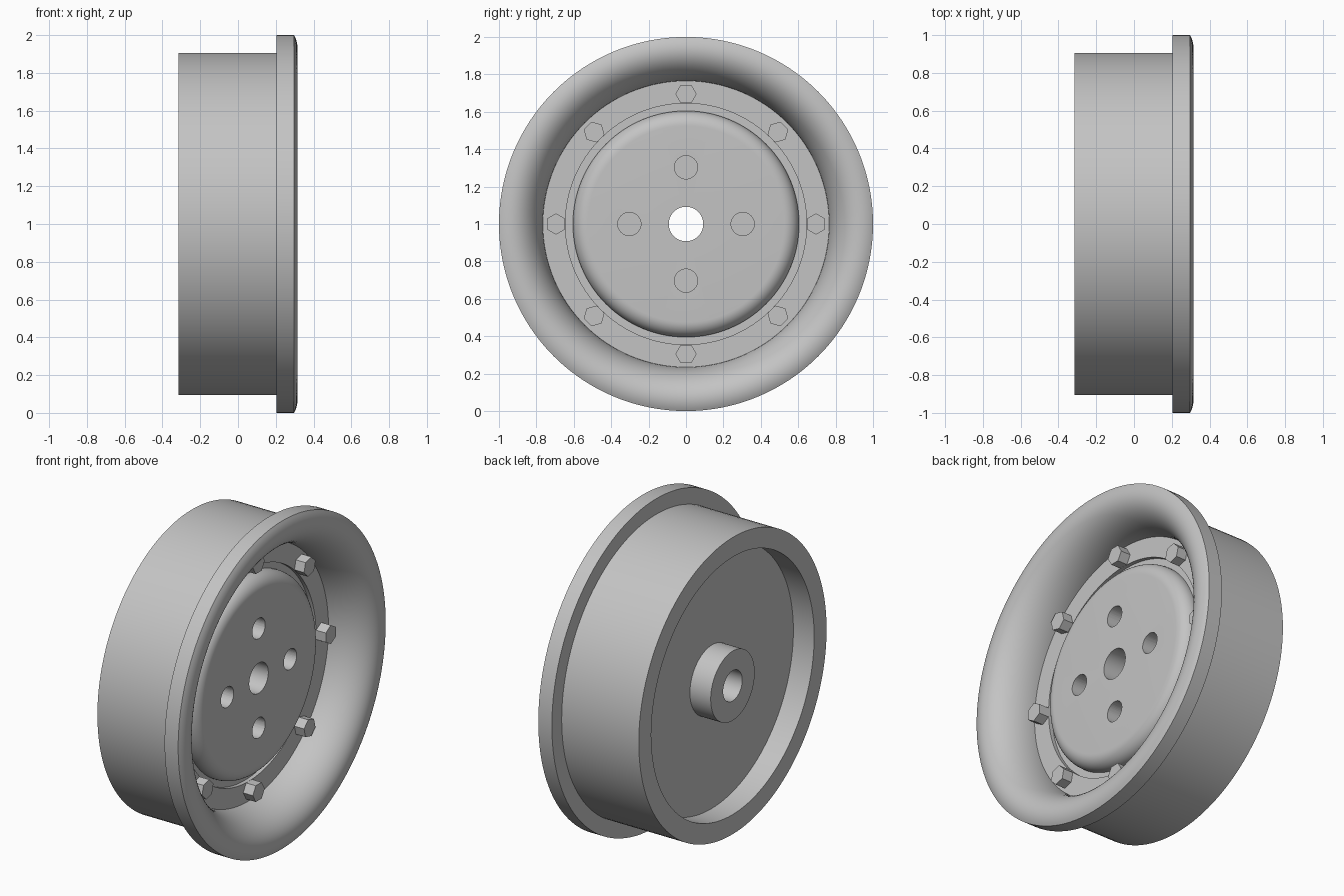
import bpy, bmesh, math
from mathutils import Matrix, Vector

default = bpy.data.objects.get("Cube")
if default:
    bpy.data.objects.remove(default)

# Single grey metal
metal = bpy.data.materials.new("grey_metal")
metal.use_nodes = True
GREY = (0.55, 0.55, 0.55, 1)
metal.diffuse_color = GREY
metal.node_tree.nodes["Principled BSDF"].inputs["Base Color"].default_value = GREY

TO_X = Matrix.Rotation(math.pi / 2, 4, 'Y')   # turns z into the axle direction


def finish(name, bm, smooth=True):
    bmesh.ops.recalc_face_normals(bm, faces=bm.faces)
    mesh = bpy.data.meshes.new(name)
    bm.to_mesh(mesh)
    bm.free()
    mesh.materials.append(metal)
    obj = bpy.data.objects.new(name, mesh)
    bpy.context.collection.objects.link(obj)
    if smooth:
        smooth_part(obj)
    return obj


def smooth_part(obj):
    bpy.ops.object.select_all(action='DESELECT')
    obj.select_set(True)
    bpy.context.view_layer.objects.active = obj
    bpy.ops.object.shade_smooth_by_angle(angle=math.radians(30))


def lathe(name, profile, steps=128):
    """Revolve a closed (x, radius) profile around the axle."""
    bm = bmesh.new()
    verts = [bm.verts.new((x, 0, r + 1)) for x, r in profile]
    edges = [bm.edges.new((v, verts[i - 1])) for i, v in enumerate(verts)]
    bmesh.ops.spin(bm, geom=verts + edges, cent=(0, 0, 1), axis=(1, 0, 0),
                   angle=math.tau, steps=steps)
    bmesh.ops.remove_doubles(bm, verts=bm.verts, dist=1e-5)
    return finish(name, bm)


def add_cylinder(bm, x0, x1, radius, sides, dist, angle):
    """Prism along the axle, placed on a circle around it."""
    place = (Matrix.Translation((0, 0, 1)) @ Matrix.Rotation(angle, 4, 'X')
             @ Matrix.Translation(((x0 + x1) / 2, 0, dist)) @ TO_X)
    bmesh.ops.create_cone(bm, cap_ends=True, segments=sides, radius1=radius,
                          radius2=radius, depth=x1 - x0, matrix=place)


def arc(x, r, a, b, start, end, n):
    """Elliptical arc, a along the radius and b along the axle."""
    angles = [math.radians(start + (end - start) * i / n) for i in range(n + 1)]
    return [(x + b * math.sin(t), r + a * math.cos(t)) for t in angles]


# Drum, flange and flared lip
bell = arc(0.07, 0.935, 0.17, 0.245, 67.5, 180, 24)
lathe("rim", [(-0.315, 0.785), (-0.315, 0.905), (0.205, 0.905), (0.205, 1.0)]
      + bell + [(-0.16, 0.765), (-0.16, 0.785)])

# Domed centre disc with rear hub and axle bore
dome = arc(0.06, 0.525, 0.08, 0.08, 0, 90, 10)
disc = lathe("centre_disc", [(-0.315, 0.092), (-0.315, 0.212), (-0.175, 0.212),
                             (-0.175, 0.8), (0.05, 0.8), (0.05, 0.605)]
             + dome + [(0.14, 0.092)])

# Blind holes in the disc
bm = bmesh.new()
for i in range(4):
    add_cylinder(bm, -0.08, 0.2, 0.062, 48, 0.303, i * math.pi / 2)
cutter = finish("hole_cutter", bm, smooth=False)
cutter.hide_render = True
cut = disc.modifiers.new("holes", 'BOOLEAN')
cut.operation = 'DIFFERENCE'
cut.solver = 'EXACT'
cut.object = cutter
bpy.context.view_layer.objects.active = disc
bpy.ops.object.modifier_apply(modifier=cut.name)
bpy.data.objects.remove(cutter)
smooth_part(disc)

# Flat clamp ring
lathe("clamp_ring", [(0.03, 0.645), (0.03, 0.775), (0.075, 0.775), (0.075, 0.645)])

# Hexagonal bolt heads
bm = bmesh.new()
for i in range(8):
    add_cylinder(bm, 0.06, 0.14, 0.057, 6, 0.695, i * math.pi / 4)
finish("bolt_heads", bm, smooth=False)
